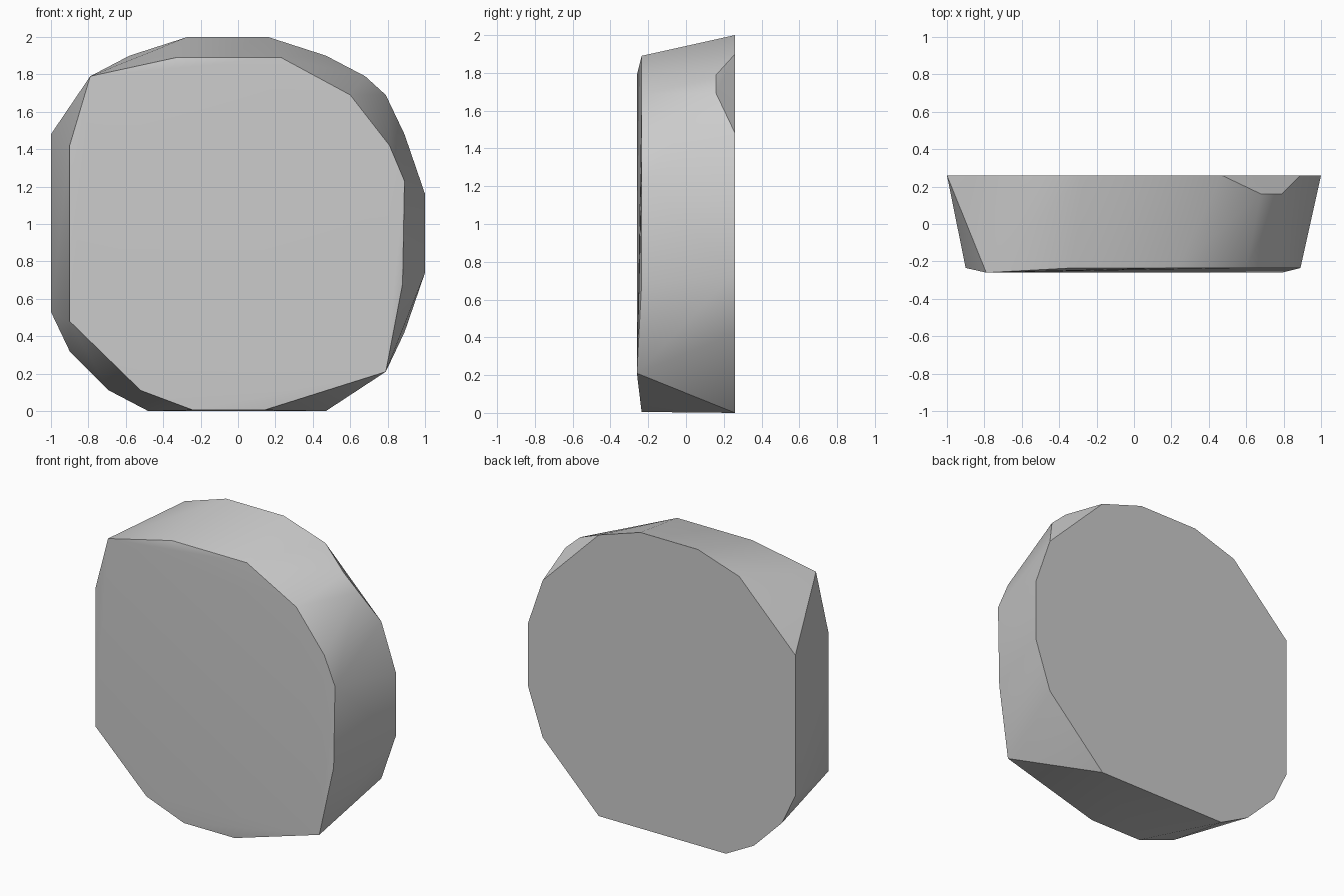
import bpy, bmesh, math

cube = bpy.data.objects.get("Cube")
if cube:
    bpy.data.objects.remove(cube, do_unlink=True)

# Stone colour
stone = bpy.data.materials.new("stone grey")
stone.use_nodes = True
colour = (0.6, 0.6, 0.6, 1)
stone.diffuse_color = colour
stone.node_tree.nodes["Principled BSDF"].inputs["Base Color"].default_value = colour


def ring(outline, y):
    """Place an (x, z) outline at depth y."""
    return [(x, y, z) for x, z in outline]


# Wide flat back rim
back_rim = [(-.27, 2), (.16, 2), (.47, 1.9), (.89, 1.48), (1, 1.16), (1, .74),
            (.89, .42), (.47, 0), (-.48, 0), (-.69, .11), (-.9, .32),
            (-1, .53), (-1, 1.48), (-.58, 1.9)]
# Chipped corner just ahead of the back rim
chip = [(.68, 1.79), (.79, 1.69)]
# Narrower front rim
front_rim = [(-.33, 1.89), (.23, 1.89), (.6, 1.69), (.81, 1.42), (.89, 1.23),
             (.88, .68), (.14, .005), (-.24, .005), (-.52, .11), (-.9, .48),
             (-.9, 1.42)]
# Two proud corners that give the front its slight diagonal ridge
ridge = [(-.79, 1.79), (.79, .21)]

points = ring(back_rim, .26) + ring(chip, .16) + ring(front_rim, -.235) + ring(ridge, -.26)

# Wrap the rims in one convex slab
bm = bmesh.new()
for p in points:
    bm.verts.new(p)
hull = bmesh.ops.convex_hull(bm, input=bm.verts[:])
loose = {g for key in ("geom_interior", "geom_unused") for g in hull[key]
         if isinstance(g, bmesh.types.BMVert)}
bmesh.ops.delete(bm, geom=list(loose), context='VERTS')
bmesh.ops.dissolve_limit(bm, angle_limit=math.radians(.2),
                         verts=bm.verts[:], edges=bm.edges[:])
bmesh.ops.recalc_face_normals(bm, faces=bm.faces[:])

mesh = bpy.data.meshes.new("stone_slab")
bm.to_mesh(mesh)
bm.free()
mesh.materials.append(stone)
slab = bpy.data.objects.new("stone_slab", mesh)
bpy.context.collection.objects.link(slab)

# Soft sides with crisp rims
bpy.ops.object.select_all(action='DESELECT')
slab.select_set(True)
bpy.context.view_layer.objects.active = slab
bpy.ops.object.shade_smooth_by_angle(angle=math.radians(30))
